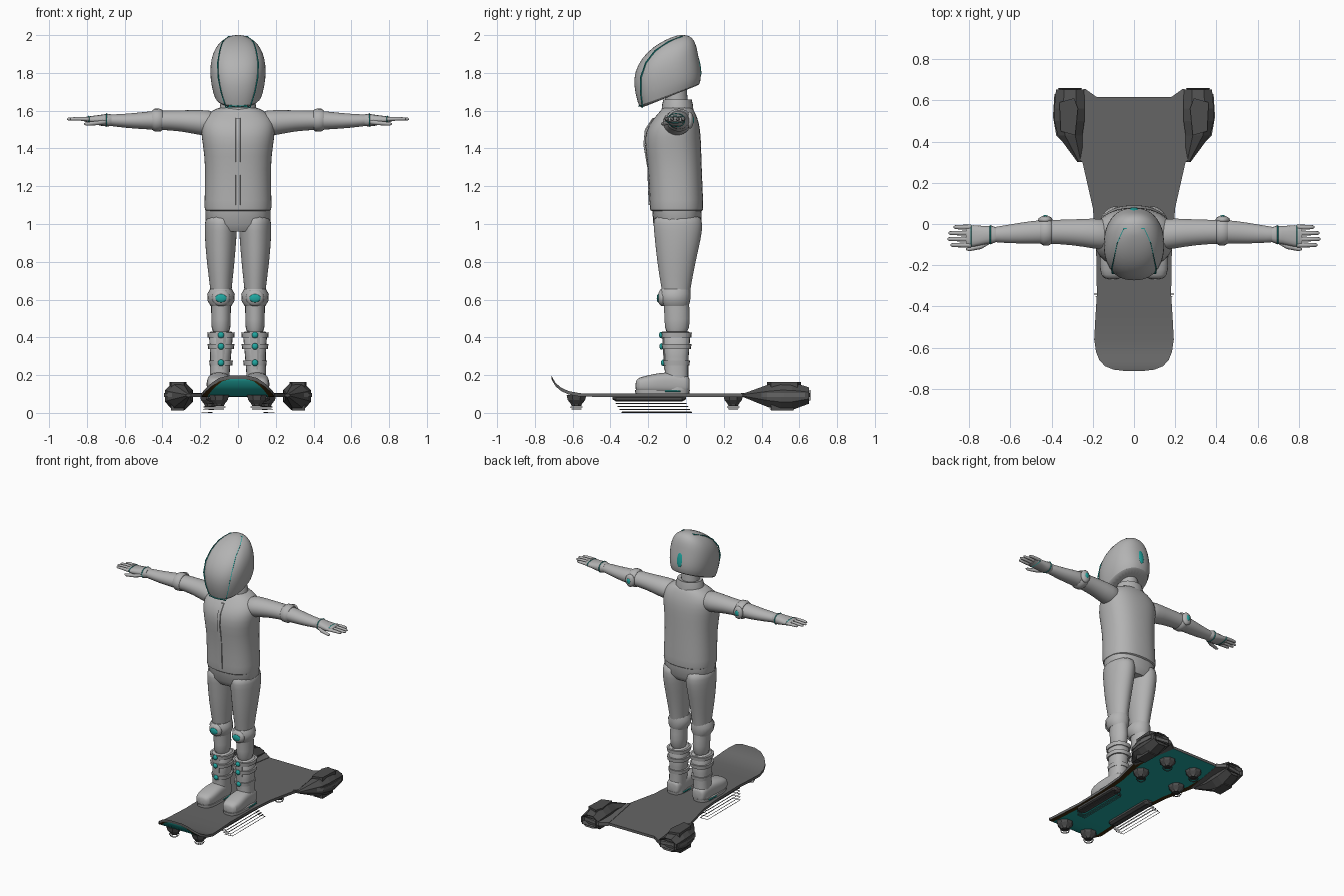
import bpy, bmesh, math
from mathutils import Vector as V

if "Cube" in bpy.data.objects:
    bpy.data.objects.remove(bpy.data.objects["Cube"])


def material(name, r, g, b):
    m = bpy.data.materials.new(name)
    m.diffuse_color = (r, g, b, 1)
    m.use_nodes = True
    m.node_tree.nodes["Principled BSDF"].inputs["Base Color"].default_value = m.diffuse_color
    return m


SUIT = material("suit grey", 0.45, 0.45, 0.45)
DECK = material("deck grey", 0.13, 0.13, 0.13)
DARK = material("engine dark grey", 0.075, 0.075, 0.075)
TEAL = material("teal", 0.015, 0.38, 0.35)
BROWN = material("dark brown", 0.05, 0.025, 0.004)
WIRE = material("wire grey", 0.06, 0.06, 0.06)


def finish(name, bm, mats, mirror=False, smooth=None, subd=0):
    bmesh.ops.recalc_face_normals(bm, faces=bm.faces)
    me = bpy.data.meshes.new(name)
    bm.to_mesh(me)
    bm.free()
    ob = bpy.data.objects.new(name, me)
    bpy.context.collection.objects.link(ob)
    for m in mats:
        me.materials.append(m)
    if smooth:
        bpy.ops.object.select_all(action='DESELECT')
        ob.select_set(True)
        bpy.context.view_layer.objects.active = ob
        bpy.ops.object.shade_smooth_by_angle(angle=math.radians(smooth))
    if mirror:
        ob.modifiers.new("mirror", 'MIRROR').use_mirror_merge = False
    if subd:
        s = ob.modifiers.new("round", 'SUBSURF')
        s.levels = s.render_levels = subd
    return ob


def ring_point(ring, t, p=2):
    c, u, v = ring
    cs, sn = math.cos(t), math.sin(t)
    f = lambda a: math.copysign(abs(a) ** (2 / p), a)
    return c + u * f(cs) + v * f(sn)


def axis_ring(axis, t, a, b, ra, rb):
    if axis == 'x':
        return V((t, a, b)), V((0, ra, 0)), V((0, 0, rb))
    if axis == 'y':
        return V((a, t, b)), V((ra, 0, 0)), V((0, 0, rb))
    return V((a, b, t)), V((ra, 0, 0)), V((0, rb, 0))


def loft(name, axis, secs, mat, n=24, p=2, mirror=False, smooth=50, subd=0, turn=0):
    """Skin of elliptical sections (position, centre a, centre b, radius a, radius b)."""
    bm = bmesh.new()
    rows = []
    for s in secs:
        ring = axis_ring(axis, *s) if axis else s
        rows.append([bm.verts.new(ring_point(ring, 2 * math.pi * (i + turn) / n, p)) for i in range(n)])
    for r, q in zip(rows, rows[1:]):
        for i in range(n):
            bm.faces.new((r[i], r[(i + 1) % n], q[(i + 1) % n], q[i]))
    bm.faces.new(rows[0])
    bm.faces.new(rows[-1])
    return finish(name, bm, [mat], mirror, smooth, subd)


def block(name, axis, secs, mat, mirror=True, n=8):
    """Flat-sided loft with chamfered box sections."""
    k = 1 / math.cos(math.pi / n)
    return loft(name, axis, [(t, a, b, ra * k, rb * k) for t, a, b, ra, rb in secs], mat, n, 2, mirror, None, 0, 0.5)


def ball(name, loc, size, mat, mirror=False, tilt=0):
    bm = bmesh.new()
    bmesh.ops.create_uvsphere(bm, u_segments=16, v_segments=10, radius=1)
    for v in bm.verts:
        q = V((v.co.x * size[0], v.co.y * size[1], v.co.z * size[2]))
        c, s = math.cos(tilt), math.sin(tilt)
        v.co = V((q.x, q.y * c - q.z * s, q.y * s + q.z * c)) + V(loc)
    return finish(name, bm, [mat], mirror, 60)


def plate(name, outline, z0, z1, mat, mirror=True):
    bm = bmesh.new()
    f = bm.faces.new([bm.verts.new((x, y, z0)) for x, y in outline])
    new = bmesh.ops.extrude_face_region(bm, geom=[f])["geom"]
    bmesh.ops.translate(bm, vec=(0, 0, z1 - z0), verts=[g for g in new if isinstance(g, bmesh.types.BMVert)])
    return finish(name, bm, [mat], mirror)


def wire(name, pts, r, mat, mirror=False):
    """Closed thin loop with a small square section."""
    bm = bmesh.new()
    rows, m = [], len(pts)
    mid = sum(pts, V()) / m
    nrm = sum(((pts[i] - mid).cross(pts[(i + 1) % m] - mid) for i in range(m)), V()).normalized()
    for q in pts:
        out = (q - mid).normalized()
        rows.append([bm.verts.new(q + d) for d in (out * r, nrm * r, -out * r, -nrm * r)])
    for i in range(m):
        a, b = rows[i], rows[(i + 1) % m]
        for j in range(4):
            bm.faces.new((a[j], a[(j + 1) % 4], b[(j + 1) % 4], b[j]))
    return finish(name, bm, [mat], mirror)


# helmet: tilted sections given as front (y, z), back (y, z), half width
shell = [(-.235, 1.615, .06, 1.735, .112), (-.247, 1.612, .072, 1.735, .124), (-.27, 1.69, .082, 1.78, .142),
         (-.279, 1.77, .075, 1.84, .149), (-.257, 1.845, .064, 1.9, .143), (-.205, 1.912, .055, 1.945, .122),
         (-.14, 1.96, .04, 1.977, .09), (-.075, 1.99, .02, 1.995, .05), (-.04, 2.0, -.01, 2.001, .015)]
rings = [(V((0, (a + c) / 2, (b + d) / 2)), V((w, 0, 0)), V((0, (a - c) / 2, (b - d) / 2))) for a, b, c, d, w in shell]
loft("helmet", None, rings, SUIT, 32, 2.3, subd=1)
angles = [28, 36, 42, 46, 50, 64, 95]          # visor seam, degrees from the front
side = [ring_point(r, math.radians(90 - a), 2.3) for r, a in zip(rings[1:8], angles)]
lip = [ring_point(rings[1], math.radians(90 + a), 2.3) + V((0, -.002, .012)) for a in (-20, -10, 0, 10, 20)]
wire("visor_seam", lip[::-1] + [V((-q.x, q.y, q.z)) for q in side] + side[::-1], .004, TEAL)
ball("helmet_rear_light", (0, .068, 1.835), (.024, .01, .055), TEAL, tilt=.16)
loft("neck", 'z', [(1.56, 0, -.045, .062, .06), (1.78, 0, -.06, .06, .06)], SUIT)

# jacket
torso = [(1.065, 0, -.05, .165, .13), (1.07, 0, -.05, .178, .142), (1.1, 0, -.05, .18, .143),
         (1.3, 0, -.058, .172, .142), (1.42, 0, -.07, .187, .151), (1.5, 0, -.068, .2, .145),
         (1.56, 0, -.055, .19, .118), (1.6, 0, -.045, .14, .088), (1.625, 0, -.045, .085, .075)]
loft("jacket_body", 'z', torso, SUIT, 24, 2.4, subd=1)
loft("jacket_zip", 'z', [(z, 0, cy - ry, .012, .005) for z, _, cy, _, ry in torso[2:7]], SUIT, 8, 4)
loft("collar", 'z', [(1.59, 0, -.045, .1, .085), (1.63, 0, -.045, .095, .082), (1.66, 0, -.045, .085, .075),
                     (1.655, 0, -.045, .07, .06)], SUIT)
loft("sleeve", 'x', [(.1, -.055, 1.53, .08, .07), (.2, -.045, 1.537, .074, .069), (.3, -.04, 1.547, .062, .055),
                     (.42, -.037, 1.55, .058, .052), (.5, -.04, 1.547, .056, .046), (.6, -.048, 1.546, .046, .037),
                     (.69, -.052, 1.55, .036, .03), (.7, -.052, 1.55, .03, .025)], SUIT, 20, mirror=True, subd=1)
loft("elbow_band", 'x', [(.4, -.037, 1.55, .058, .052), (.41, -.037, 1.55, .066, .06), (.44, -.037, 1.55, .067, .061),
                         (.455, -.037, 1.55, .057, .051)], SUIT, 20, mirror=True)
ball("elbow_pad", (.43, .02, 1.55), (.035, .02, .045), SUIT, True)
ball("elbow_light", (.43, .036, 1.55), (.015, .007, .02), TEAL, True)

# gloves
loft("glove", 'x', [(.67, -.052, 1.55, .036, .03), (.69, -.052, 1.55, .044, .034), (.72, -.054, 1.549, .044, .03),
                    (.78, -.058, 1.552, .052, .019), (.815, -.058, 1.555, .046, .011)], SUIT, 16, 2.4, True)
cuff = axis_ring('x', .697, -.052, 1.55, .0445, .034)
wire("glove_cuff_line", [ring_point(cuff, i * math.pi / 8, 2.4) for i in range(16)], .003, TEAL, True)
knuckle = axis_ring('x', .79, -.058, 1.553, .051, .018)
wire("glove_knuckle_line", [ring_point(knuckle, i * math.pi / 8, 2.4) for i in range(16)], .003, TEAL, True)
for i, tip in enumerate((.875, .9, .905, .89)):
    y = -.015 - .029 * i
    loft("finger", 'x', [(.79, y, 1.555, .012, .011), (.85, y, 1.557, .011, .01), (tip - .008, y, 1.556, .009, .008),
                         (tip, y, 1.555, .004, .004)], SUIT, 10, mirror=True)
loft("thumb", 'x', [(.70, -.085, 1.54, .012, .012), (.74, -.108, 1.535, .013, .012), (.80, -.122, 1.53, .01, .01),
                    (.815, -.122, 1.53, .004, .004)], SUIT, 10, mirror=True)

# trousers
loft("hips", 'z', [(.96, 0, -.045, .14, .1), (1.0, 0, -.045, .172, .128), (1.09, 0, -.05, .172, .13)], SUIT, 24, 2.4)
loft("trouser_leg", 'z', [(1.06, .088, -.045, .085, .125), (1.0, .09, -.043, .087, .133), (.93, .092, -.042, .085, .125),
                          (.8, .092, -.052, .075, .103), (.65, .09, -.053, .056, .076), (.58, .09, -.052, .052, .066),
                          (.5, .09, -.045, .053, .07), (.4, .09, -.05, .05, .062)], SUIT, 20, mirror=True, subd=1)
loft("knee_band", 'z', [(.565, .09, -.055, .054, .068), (.59, .09, -.058, .07, .08), (.63, .09, -.06, .073, .084),
                        (.655, .09, -.056, .058, .078)], SUIT, 20, mirror=True)
ball("knee_cap", (.09, -.125, .61), (.048, .025, .045), SUIT, True)
ball("knee_light", (.09, -.147, .607), (.03, .008, .022), TEAL, True)

# boots
loft("boot_shaft", 'z', [(.11, .1, -.05, .056, .066), (.2, .097, -.05, .052, .062), (.3, .092, -.05, .055, .064),
                         (.42, .09, -.05, .064, .074), (.43, .09, -.05, .055, .066)], SUIT, 20, 2.4, True)
for z, r in ((.412, .07), (.352, .068), (.265, .06)):
    loft("boot_strap", 'z', [(z - .013, .09, -.05, r, r + .008), (z + .013, .09, -.05, r + .003, r + .011)],
         SUIT, 20, 2.5, True)
    ball("boot_buckle", (.09, -.061 - r, z), (.017, .012, .017), TEAL, True)
block("boot_front_plate", 'z', [(.23, .092, -.106, .015, .01), (.43, .09, -.118, .03, .01)], SUIT)
loft("boot_foot", 'y', [(-.268, .105, .142, .03, .025), (-.255, .105, .147, .055, .04), (-.19, .104, .152, .066, .05),
                        (-.11, .1, .158, .06, .06), (-.03, .1, .155, .055, .055), (.01, .1, .15, .05, .048),
                        (.02, .1, .148, .035, .035)], SUIT, 20, 2.8, True, subd=1)
loft("boot_sole", 'z', [(.1, .103, -.125, .062, .142), (.122, .103, -.125, .064, .146)], SUIT, 24, 3, True)
block("boot_sole_light", 'y', [(-.11, .103, .115, .067, .007), (-.03, .103, .115, .067, .007)], TEAL)

# hover deck: y, half width, height; teal belly with brown border
deck = [(-.712, .05, .197), (-.706, .1, .185), (-.69, .14, .158), (-.66, .168, .133), (-.62, .184, .115),
        (-.56, .193, .104), (-.45, .187, .103), (-.34, .18, .103), (-.1, .184, .103), (.08, .2, .103),
        (.3, .25, .103), (.615, .25, .103)]
bm = bmesh.new()
rows = []
for y, w, z in deck:
    cols = (-1, -.84, 0, .84, 1)
    rows.append([bm.verts.new((c * w, y, z)) for c in cols] + [bm.verts.new((c * w, y, z - .018)) for c in cols[::-1]])
for a, b in zip(rows, rows[1:]):
    for i in range(10):
        f = bm.faces.new((a[i], a[(i + 1) % 10], b[(i + 1) % 10], b[i]))
        f.material_index = {5: 2, 6: 1, 7: 1, 8: 2}.get(i, 0)
bm.faces.new(rows[0])
bm.faces.new(rows[-1])
finish("hover_deck", bm, [DECK, TEAL, BROWN], smooth=35)

# side engines at the rear
block("engine_pod", 'y', [(.3, .262, .093, .012, .008), (.43, .31, .09, .06, .058), (.5, .313, .089, .073, .075),
                          (.56, .313, .089, .074, .074), (.652, .31, .092, .068, .043), (.63, .31, .092, .05, .03)], DARK)
plate("engine_wing", [(.235, .29), (.25, .3), (.377, .43), (.393, .52), (.386, .63), (.236, .655), (.18, .615)],
      .083, .106, DECK)
plate("engine_top_panel", [(.285, .43), (.355, .45), (.362, .59), (.29, .61), (.272, .56)], .12, .164, DARK)
plate("engine_bottom_panel", [(.285, .45), (.355, .45), (.355, .57), (.285, .57)], .012, .06, DARK)
wire("engine_exhaust_ring", [V((x, .656, z)) for x, z in ((.255, .065), (.365, .065), (.365, .12), (.255, .12))],
     .003, WIRE, True)

# hover thrusters under the deck
for x, y in ((.1, -.58), (.15, .25), (.11, .47)):
    block("thruster", 'z', [(.095, x, y, .052, .052), (.068, x, y, .046, .046), (.048, x, y, .03, .03),
                            (.036, x, y, .025, .025)], DARK)
    for k in range(2):
        r = .032 - .006 * k
        wire("thruster_ring", [V((x + r * math.cos(t * math.pi / 6), y + r * math.sin(t * math.pi / 6), .031 - .01 * k))
                               for t in range(12)], .002, WIRE, True)

# lift skids with their field loops
block("lift_skid", 'y', [(-.39, .135, .082, .02, .01), (-.37, .135, .076, .034, .016), (-.02, .135, .076, .034, .016),
                         (.0, .135, .082, .02, .01)], DARK)
for k in range(4):
    z, x, y = .05 - .0157 * k, .14 + .008 * k, .01 * k
    wire("lift_loop", [V((x + a, y + b, z + .04 * a)) for a, b in
                       ((-.03, -.37), (.03, -.37), (.03, 0), (-.03, 0))], .002, WIRE, True)
